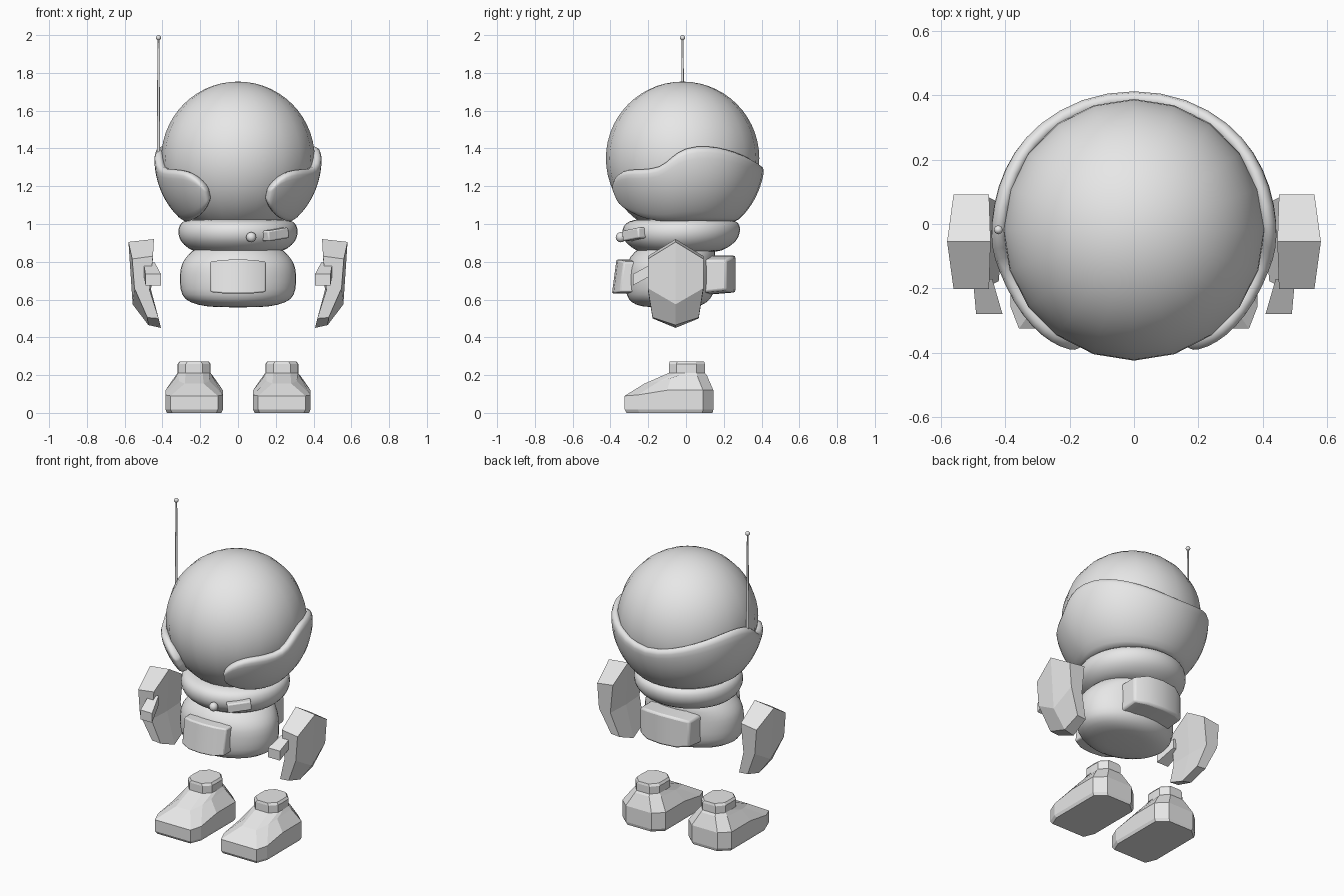
import bpy, bmesh, math
from mathutils import Vector

old = bpy.data.objects.get("Cube")
if old:
    bpy.data.objects.remove(old, do_unlink=True)

grey = bpy.data.materials.new("light_grey")
grey.use_nodes = True
grey.diffuse_color = (0.8, 0.8, 0.8, 1)
grey.node_tree.nodes["Principled BSDF"].inputs["Base Color"].default_value = (0.8, 0.8, 0.8, 1)


def finish(name, bm, smooth=None, subdivide=0, bevel=0):
    """Turn a bmesh into an object; smooth is an edge angle in degrees."""
    bmesh.ops.recalc_face_normals(bm, faces=bm.faces)
    mesh = bpy.data.meshes.new(name)
    bm.to_mesh(mesh)
    bm.free()
    mesh.materials.append(grey)
    ob = bpy.data.objects.new(name, mesh)
    bpy.context.collection.objects.link(ob)
    if bevel:
        mod = ob.modifiers.new("bevel", "BEVEL")
        mod.width, mod.segments = bevel, 2
    if subdivide:
        mod = ob.modifiers.new("subdivide", "SUBSURF")
        mod.levels = mod.render_levels = subdivide
    if smooth:
        bpy.ops.object.select_all(action="DESELECT")
        ob.select_set(True)
        bpy.context.view_layer.objects.active = ob
        bpy.ops.object.shade_smooth_by_angle(angle=math.radians(smooth))
    return ob


def loft(name, rings, **style):
    """Skin closed rings of equal length and cap both ends."""
    bm = bmesh.new()
    rows = [[bm.verts.new(p) for p in ring] for ring in rings]
    n = len(rows[0])
    for a, b in zip(rows, rows[1:]):
        for i in range(n):
            j = (i + 1) % n
            bm.faces.new((a[i], a[j], b[j], b[i]))
    bm.faces.new(rows[0])
    bm.faces.new(rows[-1])
    return finish(name, bm, **style)


def ball(name, centre, radius, segs, rings):
    bm = bmesh.new()
    bmesh.ops.create_uvsphere(bm, u_segments=segs, v_segments=rings, radius=radius)
    bmesh.ops.translate(bm, verts=bm.verts, vec=centre)
    return finish(name, bm, smooth=60)


def ovals(sections, n=20):
    """Elliptic rings from (z, half width, front y, back y)."""
    for z, w, front, back in sections:
        yield [(w * math.sin(t), (front + back) / 2 - (back - front) / 2 * math.cos(t), z)
               for t in (math.tau * i / n for i in range(n))]


# Helmet globe
centre = Vector((0, -0.018, 1.348))
ball("helmet_globe", centre, 0.406, 20, 28)

# Helmet guard: a band around the globe, open at the front
# (angle from the back, upper z, lower z)
half = [(0, 1.295, 1.0), (22, 1.325, 1.0), (42, 1.37, 1.0), (57, 1.4, 1.0), (72, 1.42, 1.0),
        (88, 1.41, 1.0), (98, 1.355, 1.0), (106, 1.295, 1.0), (121, 1.285, 1.005),
        (134, 1.285, 1.02), (144, 1.265, 1.045), (152, 1.22, 1.08), (156, 1.17, 1.12)]
band = [(-a, hi, lo) for a, hi, lo in reversed(half[1:])] + half
bm = bmesh.new()
radius, steps = 0.448, 6
columns = []
for a, hi, lo in band:
    column = []
    for k in range(steps + 1):
        z = lo + (hi - lo) * k / steps
        r = math.sqrt(radius ** 2 - (z - centre.z) ** 2)
        t = math.radians(a)
        column.append(bm.verts.new((r * math.sin(t), centre.y + r * math.cos(t), z)))
    columns.append(column)
for a, b in zip(columns, columns[1:]):
    for k in range(steps):
        bm.faces.new((a[k], b[k], b[k + 1], a[k + 1]))
guard = finish("helmet_guard", bm)
for f in guard.data.polygons:
    f.use_smooth = True
outward = guard.data.polygons[0]
facing = outward.normal.dot(outward.center - centre) > 0
mod = guard.modifiers.new("thickness", "SOLIDIFY")
mod.thickness, mod.offset = 0.05, -1 if facing else 1
mod = guard.modifiers.new("round", "SUBSURF")
mod.levels = mod.render_levels = 1

# Antenna on the right side of the guard
bm = bmesh.new()
bmesh.ops.create_cone(bm, cap_ends=True, segments=8, radius1=0.009, radius2=0.005, depth=0.61)
bmesh.ops.translate(bm, verts=bm.verts, vec=(-0.421, -0.018, 1.685))
finish("antenna_rod", bm, smooth=50)
ball("antenna_tip", (-0.421, -0.018, 1.986), 0.014, 8, 6)

# Suit body and collar
loft("suit_body", ovals([
    (0.558, 0.12, -0.2, 0.04), (0.57, 0.22, -0.27, 0.09), (0.6, 0.29, -0.31, 0.135),
    (0.65, 0.312, -0.325, 0.155), (0.735, 0.315, -0.325, 0.155), (0.8, 0.302, -0.318, 0.155),
    (0.85, 0.255, -0.28, 0.16), (0.9, 0.2, -0.22, 0.15)]), smooth=70, subdivide=1)
loft("suit_collar", ovals([
    (0.845, 0.22, -0.25, 0.17), (0.872, 0.27, -0.285, 0.22), (0.905, 0.308, -0.33, 0.27),
    (0.95, 0.325, -0.345, 0.292), (0.99, 0.317, -0.338, 0.292), (1.015, 0.3, -0.31, 0.275),
    (1.03, 0.24, -0.25, 0.22)]), smooth=70, subdivide=1)

# Belly pouch and backpack, bowed across their width
loft("belly_pouch", [
    [(x, -0.2, low), (x, -0.392 + bow, low), (x, -0.368 + bow, high), (x, -0.2, high)]
    for x, bow, low, high in [(-0.148, 0.04, 0.64, 0.8), (-0.08, 0.008, 0.633, 0.81), (0, 0, 0.632, 0.812),
                              (0.08, 0.008, 0.633, 0.81), (0.148, 0.04, 0.64, 0.8)]],
    smooth=40, bevel=0.008)
loft("backpack", [
    [(x, 0.02, low), (x, 0.262 - bow, low + 0.02), (x, 0.262 - bow, high), (x, 0.02, high)]
    for x, bow, low, high in [(-0.175, 0.05, 0.63, 0.81), (-0.1, 0.01, 0.62, 0.83), (0, 0, 0.618, 0.833),
                              (0.1, 0.01, 0.62, 0.83), (0.175, 0.05, 0.63, 0.81)]],
    smooth=40, bevel=0.012)

# Chest controls
ball("chest_button", (0.07, -0.345, 0.93), 0.027, 12, 8)
bm = bmesh.new()
bmesh.ops.create_cube(bm, size=1)
bmesh.ops.scale(bm, verts=bm.verts, vec=(0.14, 0.06, 0.056))
pad = finish("chest_panel", bm, smooth=40, bevel=0.008)
pad.location = (0.198, -0.272, 0.945)
pad.rotation_euler = (0, -0.13, 0.67)

# Hands, thumbs and boots on both sides
mitt_edge = [(0.45, 0, 0.83), (0.56, 0, 0.815), (0.548, 0, 0.66),
             (0.48, 0.025, 0.505), (0.42, 0.025, 0.5), (0.468, 0, 0.65)]
mitt_ridge = [(0.445, 0.92), (0.58, 0.905), (0.558, 0.575), (0.475, 0.465), (0.408, 0.45), (0.46, 0.65)]
mid, reach = -0.055, 0.147
thumb = [(0.5, -0.17), (0.44, -0.17), (0.408, -0.28), (0.49, -0.28)]

foot = [(0.125, -0.325), (0.152, -0.255), (0.152, -0.1), (0.152, 0.09), (0.09, 0.145)]
rim = [0.09, 0.095, 0.12, 0.12, 0.12]
instep = [(0.05, -0.22, 0.155), (0.08, -0.14, 0.168), (0.1, -0.08, 0.185), (0.1, 0.06, 0.195), (0.05, 0.11, 0.2)]
ankle = [(0.045, -0.09), (0.085, -0.05), (0.087, 0.0), (0.085, 0.055), (0.045, 0.1)]


def flat(points, z, inset=0.0):
    return [(x - inset, y * (1 - inset * 4), z) for x, y in points]


boot_rings = [flat(foot, 0, 0.008), flat(foot, 0.018), [(x, y, z) for (x, y), z in zip(foot, rim)],
              instep, flat(ankle, 0.212), flat(ankle, 0.258), flat(ankle, 0.272, 0.01)]

for side, s in (("left", 1), ("right", -1)):
    loft(side + "_hand", [
        [(s * x, mid - reach + y, z) for x, y, z in mitt_edge],
        [(s * x, mid, z) for x, z in mitt_ridge],
        [(s * x, mid + reach - y, z) for x, y, z in mitt_edge]])
    loft(side + "_thumb", [
        [(s * x, y, z + (0.06 if y > -0.2 else 0)) for x, y in thumb] for z in (0.675, 0.735)])
    loft(side + "_boot", [
        [(s * 0.232 + x, y, z) for x, y, z in ring] + [(s * 0.232 - x, y, z) for x, y, z in reversed(ring)]
        for ring in boot_rings])
